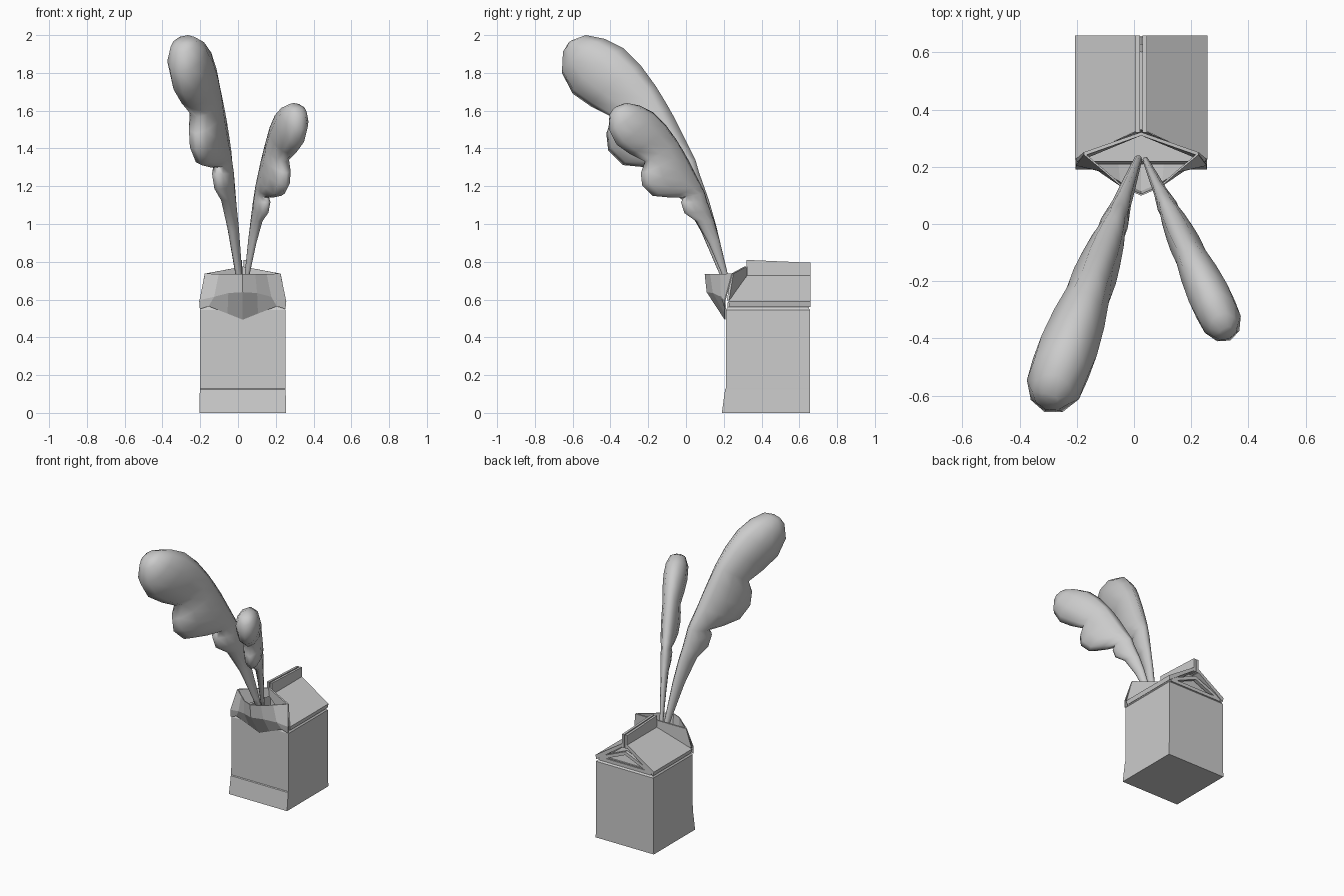
import bpy, bmesh
from math import sin, cos, tau
from mathutils import Vector

if "Cube" in bpy.data.objects:
    bpy.data.objects.remove(bpy.data.objects["Cube"])

CX = 0.025  # carton centre line


def make(name, verts, faces, x=CX, mirror=False, thick=0, smooth=None):
    me = bpy.data.meshes.new(name)
    me.from_pydata([tuple(v) for v in verts], [], faces)
    bm = bmesh.new()
    bm.from_mesh(me)
    bmesh.ops.recalc_face_normals(bm, faces=bm.faces)
    bm.to_mesh(me)
    bm.free()
    ob = bpy.data.objects.new(name, me)
    bpy.context.collection.objects.link(ob)
    ob.location.x = x
    if mirror:
        m = ob.modifiers.new("Mirror", 'MIRROR')
        m.use_clip = True
    if thick:
        s = ob.modifiers.new("Solidify", 'SOLIDIFY')
        s.thickness = thick
        s.offset = 0
    if smooth:
        bpy.ops.object.select_all(action='DESELECT')
        bpy.context.view_layer.objects.active = ob
        ob.select_set(True)
        bpy.ops.object.shade_smooth_by_angle(angle=smooth)
    return ob


def grid_faces(rows, cols, closed=False):
    return [(r * cols + c, r * cols + (c + 1) % cols,
             (r + 1) * cols + (c + 1) % cols, (r + 1) * cols + c)
            for r in range(rows - 1) for c in range(cols if closed else cols - 1)]


# Carton body: stacked rectangles (z, half width, front y, back y), open on top
rows = [(0, .23, .19, .657), (.125, .227, .207, .657), (.13, .227, .212, .657),
        (.545, .226, .212, .657), (.56, .215, .22, .645), (.585, .215, .22, .645)]
verts = []
for z, hx, yf, yb in rows:
    verts += [(-hx, yf, z), (hx, yf, z), (hx, yb, z), (-hx, yb, z)]
make("carton_body", verts, grid_faces(len(rows), 4, True) + [(3, 2, 1, 0)])

# Roof: one sloping slab, mirrored
prof = [(.231, .59), (.016, .73), (.016, .705), (.224, .56)]
front_y = [.225, .325, .325, .23]
verts = [(x, y, z) for (x, z), y in zip(prof, front_y)] + [(x, .658, z) for x, z in prof]
make("roof", verts, grid_faces(2, 4, True) + [(0, 1, 2, 3), (7, 6, 5, 4)], mirror=True)

# Ridge fin: two pressed sheets
verts = [(x, y, z) for x in (.004, .02)
         for y, z in ((.325, .70), (.658, .70), (.658, .795), (.32, .81))]
make("ridge_fin", verts, grid_faces(2, 4, True) + [(0, 1, 2, 3), (7, 6, 5, 4)]).modifiers.new(
    "Mirror", 'MIRROR')

# Opened wings behind the spout
make("spout_wing", [(.226, .222, .595), (.199, .245, .737), (0, .315, .775), (0, .325, .71)],
     [(0, 1, 2, 3)], mirror=True, thick=.012)

# Pulled-out spout: rim, crease and lower fold
spout = [(0, .102, .735), (.065, .13, .735), (.125, .183, .735), (.199, .245, .737),
         (0, .112, .64), (.075, .145, .635), (.15, .188, .615), (.228, .207, .597),
         (0, .207, .495), (.08, .207, .527), (.18, .207, .565), (.227, .208, .55)]
make("spout", spout, grid_faces(3, 4), mirror=True, thick=.006)

# Back gable: recessed panel with folded strips
make("gable_panel", [(-.2, .63, .56), (.2, .63, .56), (0, .6, .715)], [(0, 1, 2)])


def strip(name, a, b, w):
    verts = []
    for x, z in (a, b):
        verts += [(x, .628, z - w), (x, .652, z - w), (x, .652, z + w), (x, .628, z + w)]
    make(name, verts, grid_faces(2, 4, True) + [(0, 1, 2, 3), (7, 6, 5, 4)], mirror=True)


strip("gable_base_strip", (.205, .57), (0, .57), .012)
strip("gable_fold_strip", (.20, .575), (0, .66), .012)

# Plumes: elliptical sections (upper s, h, lower s, h, half thickness)
SECTIONS = [(-.02, -.1, .01, -.1, .014), (0, 0, .045, 0, .018), (.06, .25, .14, .22, .028),
            (.10, .39, .235, .385, .035), (.125, .46, .32, .445, .046),
            (.15, .53, .345, .525, .052), (.17, .60, .325, .56, .046),
            (.20, .66, .43, .56, .062), (.24, .74, .555, .572, .075),
            (.28, .82, .632, .65, .082), (.325, .90, .642, .74, .082),
            (.38, .99, .61, .825, .08), (.46, 1.10, .72, .88, .098),
            (.55, 1.19, .82, .95, .108), (.65, 1.24, .877, 1.06, .102),
            (.75, 1.26, .868, 1.165, .07), (.815, 1.235, .842, 1.21, .03)]


def plume(name, root, slope, scale, n=10):
    # slope = sideways run per unit of forward run
    side = Vector((1, slope, 0)).normalized()
    run = Vector((slope, -1, 0))
    up = Vector((0, 0, 1))
    verts = []
    for us, uh, ls, lh, t in SECTIONS:
        u, l = run * us + up * uh, run * ls + up * lh
        for i in range(n):
            a = tau * i / n
            p = (u + l) / 2 + (u - l) / 2 * cos(a) + side * t * sin(a)
            verts.append(Vector(root) + p * scale)
    k = len(SECTIONS)
    caps = [tuple(range(n)), tuple(range((k - 1) * n, k * n))]
    make(name, verts, grid_faces(k, n, True) + caps, x=0, smooth=1.4)


plume("large_plume", (.012, .22, .74), -.37, 1.0)
plume("small_plume", (.042, .22, .74), .47, .715)
